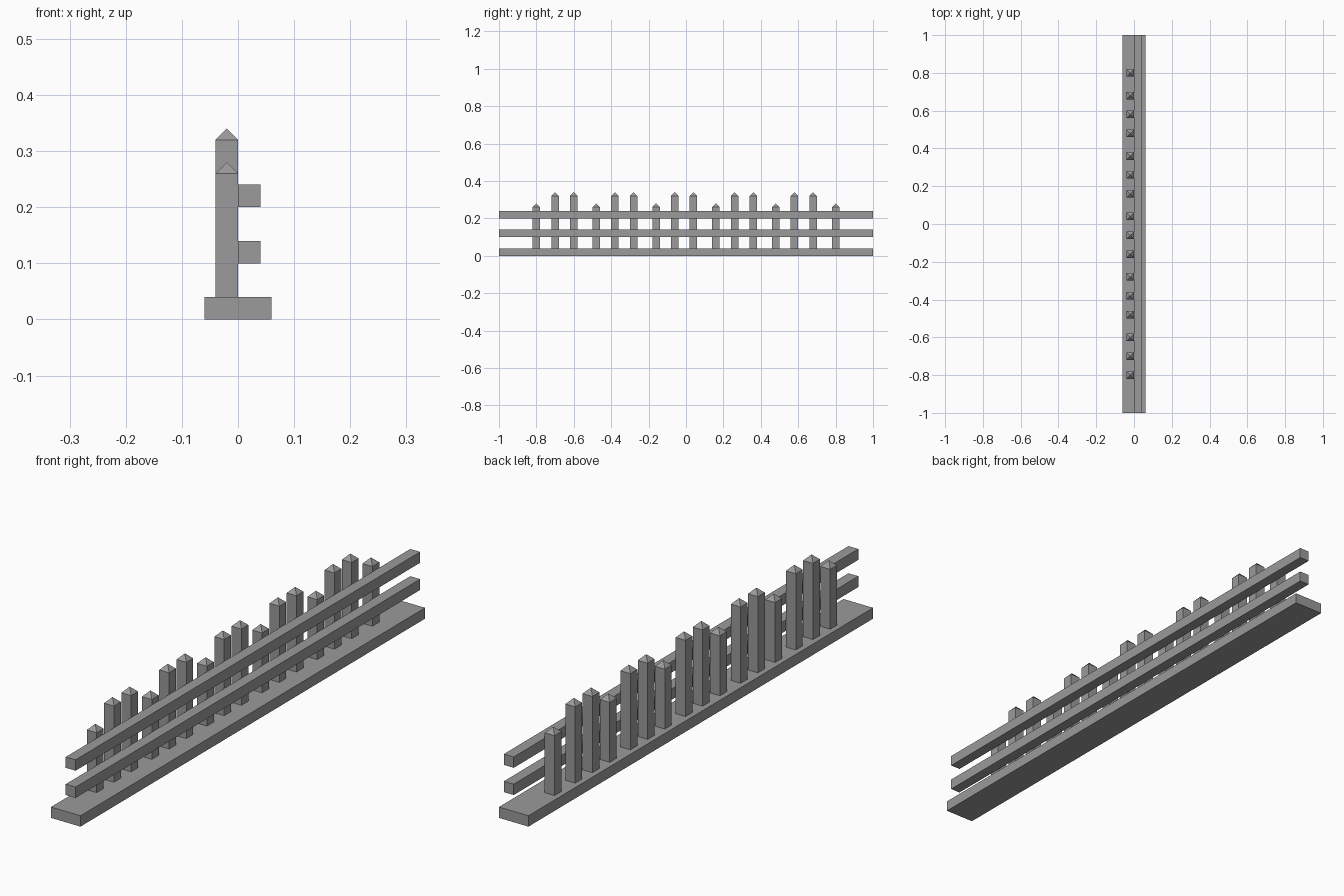
import bpy, bmesh
from mathutils import Matrix, Vector

if "Cube" in bpy.data.objects:
    bpy.data.objects.remove(bpy.data.objects["Cube"])

# Dark grey shared by every part
grey = bpy.data.materials.new("dark_grey")
grey.diffuse_color = (0.325, 0.325, 0.325, 1)
grey.use_nodes = True
grey.node_tree.nodes["Principled BSDF"].inputs["Base Color"].default_value = grey.diffuse_color


def add_box(bm, lo, hi):
    lo, hi = Vector(lo), Vector(hi)
    m = Matrix.Translation((lo + hi) / 2) @ Matrix.Diagonal((*(hi - lo), 1))
    bmesh.ops.create_cube(bm, size=1, matrix=m)


def make_part(name, lo, hi, tip=0):
    bm = bmesh.new()
    add_box(bm, lo, hi)
    if tip:
        # Pyramid point: poke the top face and raise its centre
        bm.normal_update()
        top = max(bm.faces, key=lambda f: f.calc_center_median().z)
        apex = bmesh.ops.poke(bm, faces=[top])["verts"][0]
        apex.co.z += tip
    mesh = bpy.data.meshes.new(name)
    bm.to_mesh(mesh)
    bm.free()
    mesh.materials.append(grey)
    obj = bpy.data.objects.new(name, mesh)
    bpy.context.collection.objects.link(obj)


# Base plank
make_part("base", (-0.06, -1, 0), (0.06, 1, 0.04))

# Two horizontal rails
for name, z in (("lower_rail", 0.10), ("upper_rail", 0.20)):
    make_part(name, (0, -1, z), (0.04, 1, z + 0.04))


def picket(name, y, top):
    make_part(name, (-0.04, y - 0.02, 0.04), (0, y + 0.02, top), tip=0.02)


# Short pickets at a regular spacing, with a tall pair between each
for i in range(6):
    y = -0.80 + 0.32 * i
    picket(f"short_picket_{i + 1}", y, 0.26)
    if i < 5:
        picket(f"tall_picket_{2 * i + 1}", y + 0.10, 0.32)
        picket(f"tall_picket_{2 * i + 2}", y + 0.20, 0.32)
